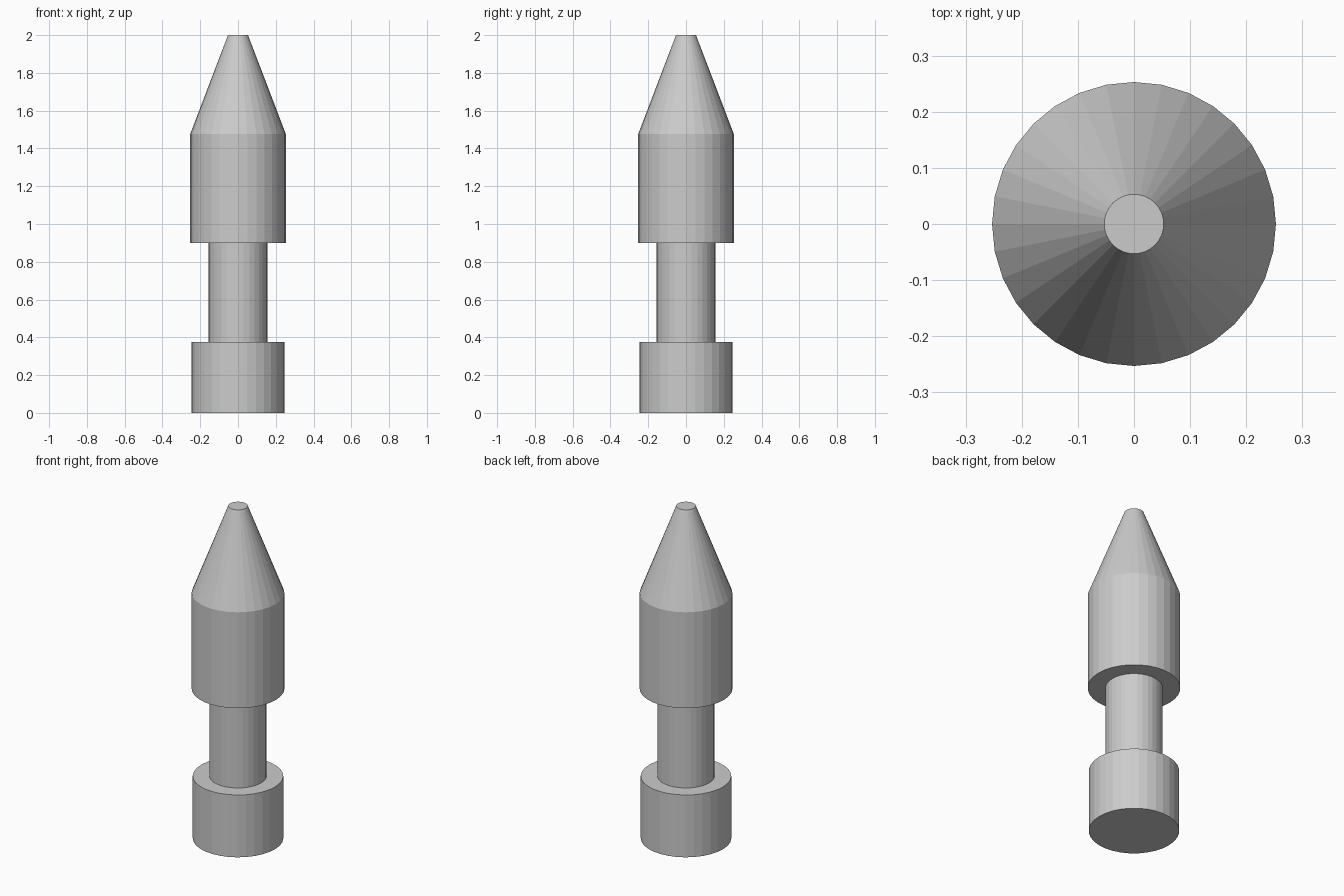
import bpy

if "Cube" in bpy.data.objects:
    bpy.data.objects.remove(bpy.data.objects["Cube"])

SIDES = 32


def turned_part(name, z0, z1, r0, r1):
    """Flat-faced upright cylinder or cone frustum from z0 to z1."""
    bpy.ops.mesh.primitive_cone_add(vertices=SIDES, radius1=r0, radius2=r1,
                                    depth=z1 - z0, location=(0, 0, (z0 + z1) / 2))
    part = bpy.context.object
    part.name = name
    return part


# Foot, narrow neck and wide barrel, bottom to top
turned_part("base", 0.0, 0.375, 0.247, 0.247)
turned_part("neck", 0.375, 0.90, 0.156, 0.156)
barrel = turned_part("barrel", 0.90, 1.477, 0.253, 0.253)

# Tapered nose with a flat tip
turned_part("nose_cone", 1.477, 2.0, 0.253, 0.053)
